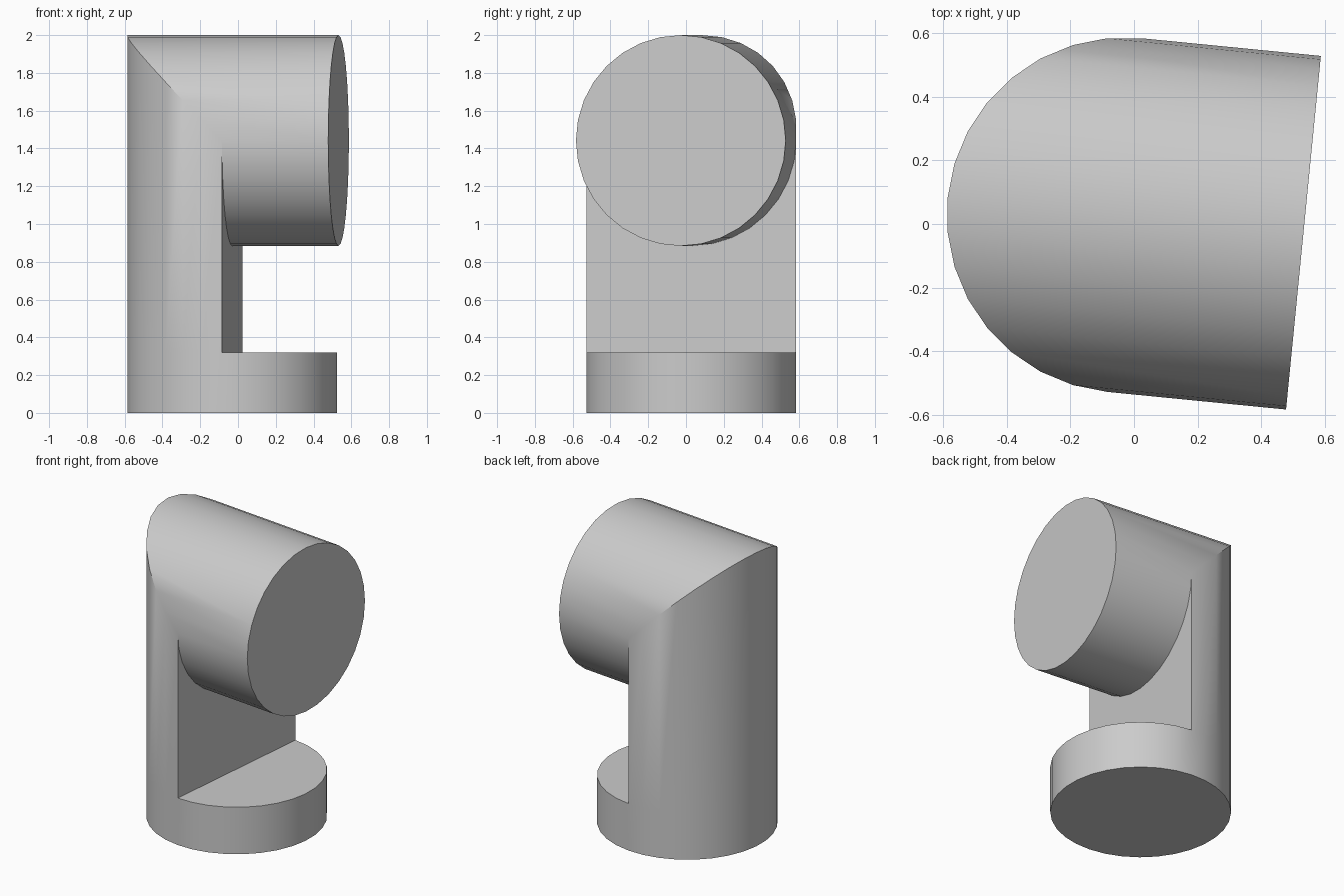
import bpy, bmesh, math

cube = bpy.data.objects.get("Cube")
if cube:
    bpy.data.objects.remove(cube, do_unlink=True)

SEG = 32            # sides of both cylinders
R = 0.558           # shared radius of column and arm
AXIS_Z = 2.0 - R    # height of the arm's axis
LEDGE = 0.32        # height of the round base
REACH = 0.565       # arm length from the column axis
TURN = -math.pi / SEG

grey = bpy.data.materials.new("plain_grey")
grey.use_nodes = True
colour = (0.6, 0.6, 0.6, 1)
grey.diffuse_color = colour
grey.node_tree.nodes["Principled BSDF"].inputs["Base Color"].default_value = colour

bm = bmesh.new()
half = SEG // 2
angles = [2 * math.pi * i / SEG for i in range(SEG)]


def ring(point):
    return [bm.verts.new(point(math.cos(t), math.sin(t))) for t in angles]


def strip(a, b, count=SEG):
    for i in range(count):
        j = (i + 1) % SEG
        bm.faces.new((a[i], a[j], b[j], b[i]))


# Rings: the mitre is where the column and arm cylinders of equal radius meet
foot = ring(lambda c, s: (-R * s, R * c, 0))
ledge = ring(lambda c, s: (-R * s, R * c, LEDGE))
mitre = ring(lambda c, s: (-R * max(s, 0) if s > 1e-6 else 0, R * c, AXIS_Z + R * s))
tip = ring(lambda c, s: (REACH, R * c, AXIS_Z + R * s))

# Round base, half column and arm
strip(foot, ledge)
strip(ledge, mitre, half)
strip(mitre, tip)

# Flat underside, arm end, half-round ledge and inner wall
bm.faces.new(foot)
bm.faces.new(tip)
bm.faces.new(ledge[half:] + ledge[:1])
bm.faces.new([ledge[0], ledge[half]] + mitre[half:] + mitre[:1])

bmesh.ops.recalc_face_normals(bm, faces=bm.faces)
mesh = bpy.data.meshes.new("elbow_body")
bm.to_mesh(mesh)
bm.free()
mesh.materials.append(grey)

body = bpy.data.objects.new("elbow_body", mesh)
bpy.context.collection.objects.link(body)
body.location = (-0.03, 0.028, 0)
body.rotation_euler.z = TURN

bpy.ops.object.select_all(action="DESELECT")
body.select_set(True)
bpy.context.view_layer.objects.active = body
bpy.ops.object.shade_smooth_by_angle(angle=math.radians(30))
